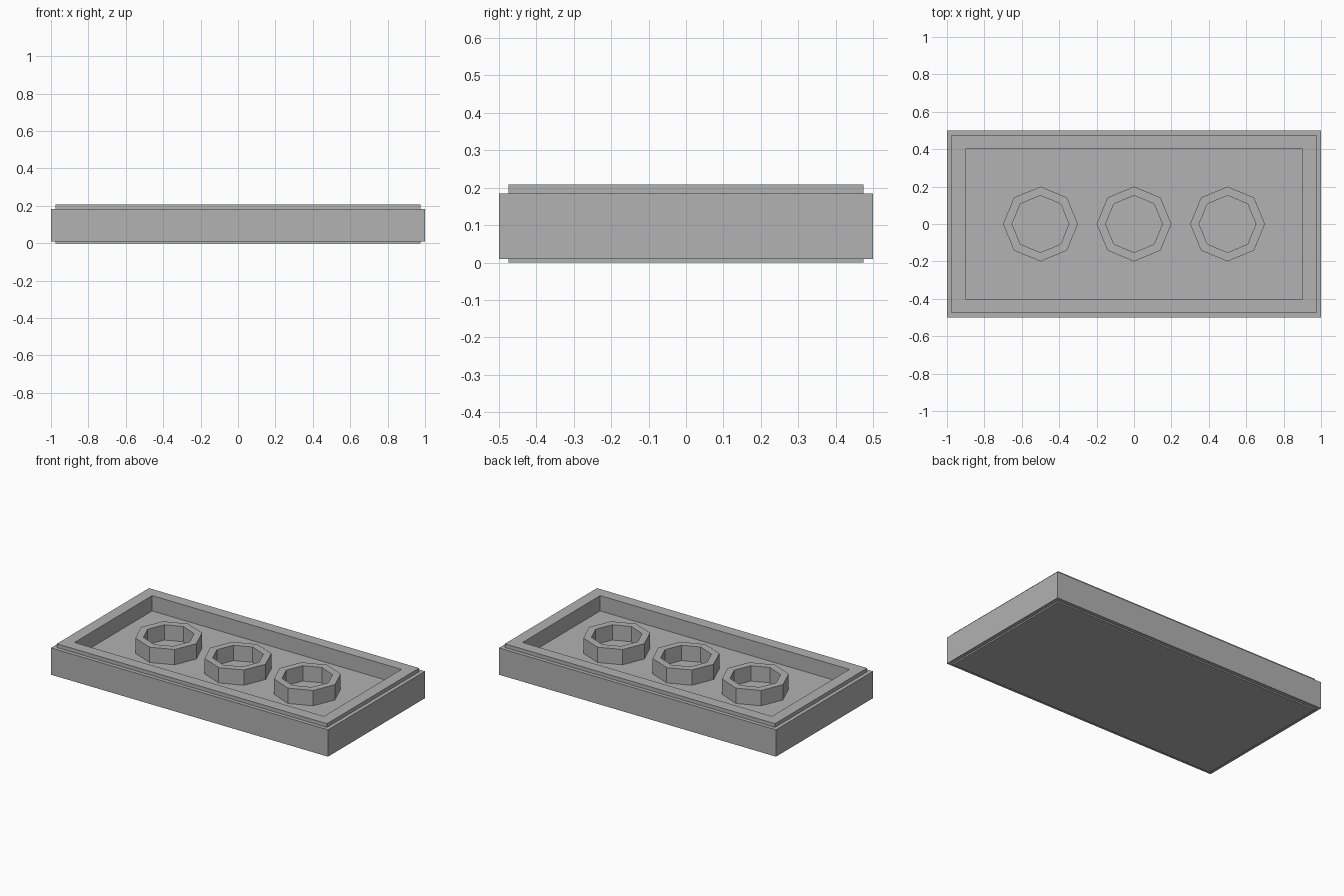
import bpy
import bmesh
from math import cos, sin, tau

cube = bpy.data.objects.get("Cube")
if cube:
    bpy.data.objects.remove(cube, do_unlink=True)

# Levels shared by the parts
TOP, FLOOR = 0.208, 0.108
STEP_LOW, STEP_HIGH = 0.009, 0.184

grey = bpy.data.materials.new("plain grey")
grey.use_nodes = True
colour = (0.445, 0.445, 0.445, 1)
grey.diffuse_color = colour
grey.node_tree.nodes["Principled BSDF"].inputs["Base Color"].default_value = colour


def rectangle(hx, hy, z):
    return [(-hx, -hy, z), (hx, -hy, z), (hx, hy, z), (-hx, hy, z)]


def octagon(radius, z):
    return [(radius * cos(i * tau / 8), radius * sin(i * tau / 8), z) for i in range(8)]


def skin(name, loops, closed=False, location=(0, 0, 0)):
    """Join successive loops with quads; cap the ends, or close into a tube wall."""
    bm = bmesh.new()
    rows = [[bm.verts.new(p) for p in loop] for loop in loops]
    pairs = list(zip(rows, rows[1:]))
    if closed:
        pairs.append((rows[-1], rows[0]))
    else:
        bm.faces.new(rows[0])
        bm.faces.new(rows[-1])
    n = len(rows[0])
    for a, b in pairs:
        for i in range(n):
            j = (i + 1) % n
            bm.faces.new((a[i], a[j], b[j], b[i]))
    bmesh.ops.recalc_face_normals(bm, faces=bm.faces)
    mesh = bpy.data.meshes.new(name)
    bm.to_mesh(mesh)
    bm.free()
    mesh.materials.append(grey)
    obj = bpy.data.objects.new(name, mesh)
    obj.location = location
    bpy.context.collection.objects.link(obj)
    return obj


# Tray: inset foot, wide body, stepped rim and sunken floor
skin("tray", [
    rectangle(0.975, 0.475, 0),
    rectangle(0.975, 0.475, STEP_LOW),
    rectangle(1, 0.5, STEP_LOW),
    rectangle(1, 0.5, STEP_HIGH),
    rectangle(0.975, 0.475, STEP_HIGH),
    rectangle(0.975, 0.475, TOP),
    rectangle(0.9, 0.4, TOP),
    rectangle(0.9, 0.4, FLOOR),
])

# Three open octagonal rings standing on the floor
for side, x in (("right", -0.5), ("middle", 0), ("left", 0.5)):
    skin(f"{side}_ring", [
        octagon(0.2, FLOOR),
        octagon(0.2, TOP),
        octagon(0.152, TOP),
        octagon(0.152, FLOOR),
    ], closed=True, location=(x, 0, 0))
